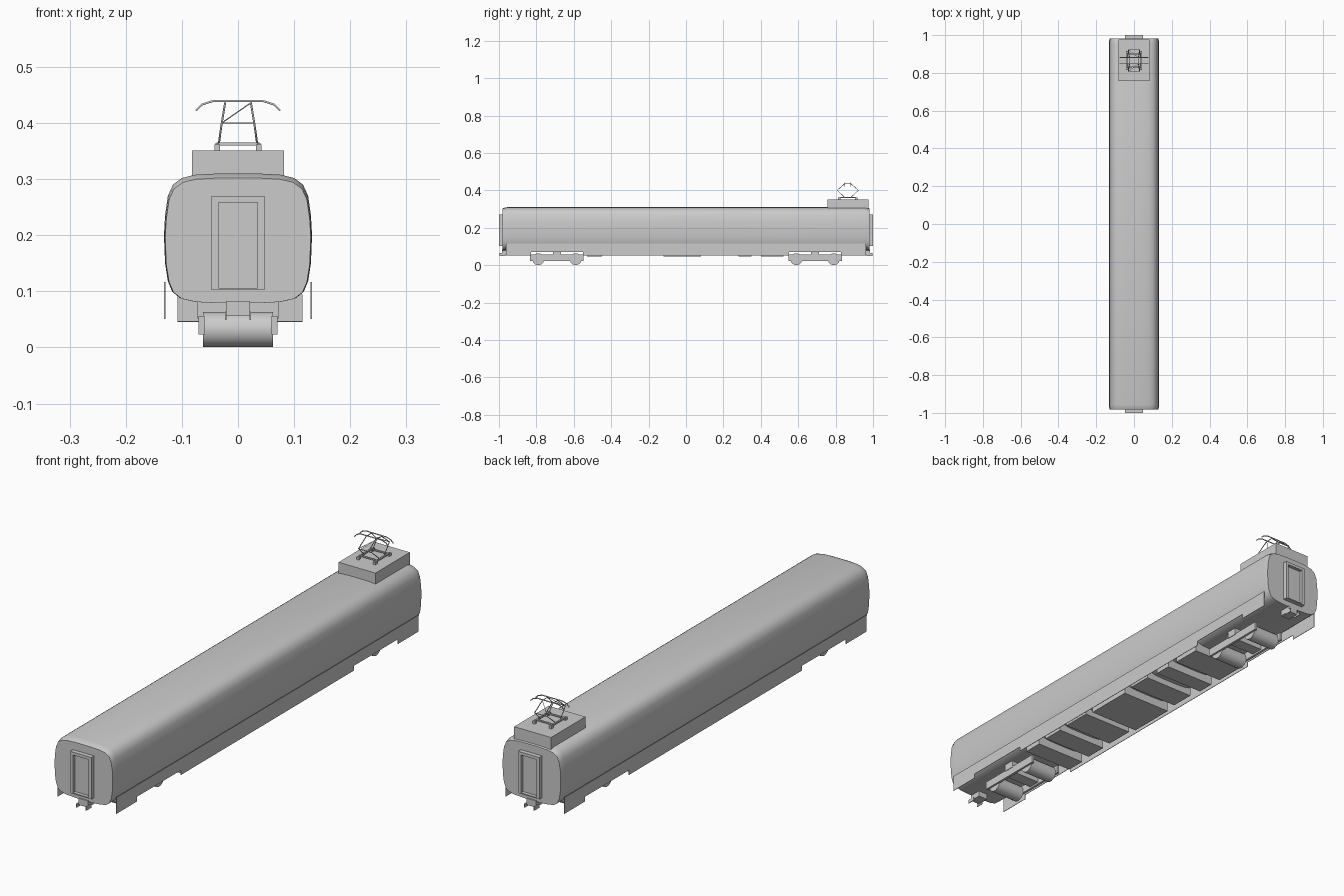
import bpy, bmesh, math
from mathutils import Vector

if "Cube" in bpy.data.objects:
    bpy.data.objects.remove(bpy.data.objects["Cube"])


def make(name, bm, smooth=False):
    bmesh.ops.recalc_face_normals(bm, faces=bm.faces)
    me = bpy.data.meshes.new(name)
    bm.to_mesh(me)
    bm.free()
    ob = bpy.data.objects.new(name, me)
    bpy.context.collection.objects.link(ob)
    if smooth:
        bpy.ops.object.select_all(action='DESELECT')
        ob.select_set(True)
        bpy.context.view_layer.objects.active = ob
        bpy.ops.object.shade_smooth_by_angle(angle=math.radians(35))
    return ob


def loft(name, rings, smooth=False):
    bm = bmesh.new()
    vs = [[bm.verts.new(p) for p in r] for r in rings]
    n = len(vs[0])
    for a, b in zip(vs, vs[1:]):
        for i in range(n):
            bm.faces.new((a[i], a[(i + 1) % n], b[(i + 1) % n], b[i]))
    bm.faces.new(vs[0])
    bm.faces.new(vs[-1])
    return make(name, bm, smooth)


def box(name, x0, x1, y0, y1, z0, z1):
    return loft(name, [[(x0, y0, z), (x1, y0, z), (x1, y1, z), (x0, y1, z)] for z in (z0, z1)])


def extrude_x(name, prof, x0, x1, smooth=False):
    return loft(name, [[(x, y, z) for y, z in prof] for x in (x0, x1)], smooth)


def tube(name, pts, r=0.0015):
    cu = bpy.data.curves.new(name, 'CURVE')
    cu.dimensions = '3D'
    cu.bevel_depth = r
    cu.bevel_resolution = 1
    cu.use_fill_caps = True
    sp = cu.splines.new('POLY')
    sp.points.add(len(pts) - 1)
    for p, c in zip(sp.points, pts):
        p.co = (*c, 1)
    ob = bpy.data.objects.new(name, cu)
    bpy.context.collection.objects.link(ob)
    return ob


# Car body: rounded section lofted along the length, drawn in at the ends
half = [(0.035, 0.310), (0.075, 0.308), (0.1, 0.302), (0.116, 0.290), (0.125, 0.270),
        (0.130, 0.235), (0.132, 0.200), (0.130, 0.150), (0.125, 0.118), (0.117, 0.099),
        (0.102, 0.087), (0.075, 0.081), (0.035, 0.079)]
sect = half + [(-x, z) for x, z in reversed(half)]


def ring(y, k):
    return [(x * (1 - (1 - k) * 0.5), y, 0.08 + (z - 0.08) * k) for x, z in sect]


loft("car_body", [ring(-0.982, 0.965), ring(-0.972, 0.985), ring(-0.955, 1),
                  ring(0.955, 1), ring(0.972, 0.985), ring(0.982, 0.965)], True)

# Side skirts with cutouts over the bogies
low, high = 0.051, 0.070
lower = [(-0.962, low), (-0.83, low), (-0.83, high), (-0.55, high), (-0.55, low)]
lower += [(-y, z) for y, z in reversed(lower)]
for s in (-1, 1):
    extrude_x("side_skirt", lower + [(0.962, 0.117), (-0.962, 0.117)], s * 0.1295, s * 0.1315)

# Gangway doors and couplers at both ends
for s in (-1, 1):
    outer = [(-0.047, 0.102), (0.047, 0.102), (0.047, 0.270), (-0.047, 0.270)]
    inner = [(-0.035, 0.106), (0.035, 0.106), (0.035, 0.258), (-0.035, 0.258)]
    loft("gangway_door", [[(x, s * y, z) for x, z in p] for p, y in
                          ((outer, 0.975), (outer, 1.0), (inner, 1.0), (inner, 0.986))])
    y0, y1 = sorted((s * 0.935, s * 0.985))
    box("coupler", -0.021, 0.021, y0, y1, 0.056, 0.083)
    for x in (-0.022, 0.022):
        y0, y1 = sorted((s * 0.965, s * 0.998))
        box("coupler_prong", x - 0.0015, x + 0.0015, y0, y1, 0.049, 0.064)

# Underfloor equipment boxes
for y0, y1, z in ((-0.53, -0.45, 0.046), (-0.41, -0.32, 0.052), (-0.28, -0.16, 0.055),
                  (-0.12, 0.08, 0.045), (0.12, 0.22, 0.054), (0.28, 0.35, 0.047),
                  (0.40, 0.52, 0.046)):
    box("equipment_box", -0.108, 0.115, y0, y1, z, 0.094)

# Bogies: wheel drums, side frames, cross beams and bolster
for c in (-0.69, 0.69):
    for dy in (-0.1, 0.1):
        n = 16
        prof = [(c + dy + 0.032 * math.cos(2 * math.pi * (i + 0.5) / n),
                 0.032 + 0.032 * math.sin(2 * math.pi * (i + 0.5) / n)) for i in range(n)]
        extrude_x("wheel_drum", prof, -0.062, 0.062, True)
    for s in (-1, 1):
        x0, x1 = sorted((s * 0.060, s * 0.070))
        box("bogie_side_frame", x0, x1, c - 0.143, c + 0.143, 0.023, 0.056)
    box("bogie_cross_beam", -0.061, 0.061, c - 0.025, c + 0.025, 0.030, 0.052)
    box("bogie_bolster", -0.072, 0.072, c - 0.022, c + 0.022, 0.052, 0.085)

# Raised roof housing
box("roof_housing", -0.082, 0.082, 0.757, 0.976, 0.285, 0.351)

# Pantograph: base frame, insulators, folding arms and contact bows
pc = 0.865
for s in (-1, 1):
    box("pantograph_rail", s * 0.037 - 0.003, s * 0.037 + 0.003, pc - 0.045, pc + 0.045, 0.358, 0.364)
    box("pantograph_beam", -0.038, 0.038, pc + s * 0.035 - 0.003, pc + s * 0.035 + 0.003, 0.360, 0.365)
    for t in (-1, 1):
        x, y = s * 0.037, pc + t * 0.045
        box("pantograph_foot", x - 0.005, x + 0.005, y - 0.006, y + 0.006, 0.350, 0.362)
        tube("pantograph_arm", [(s * 0.034, pc + t * 0.018, 0.364), (s * 0.029, pc + t * 0.057, 0.400),
                                (s * 0.023, pc + t * 0.016, 0.436)], 0.0018)
    tube("pantograph_knee_bar", [(-0.029, pc + s * 0.057, 0.400), (0.029, pc + s * 0.057, 0.400)])
    tube("pantograph_brace", [(-0.029, pc + s * 0.057, 0.400), (0.023, pc + s * 0.016, 0.436)], 0.001)
    tube("pantograph_head_link", [(s * 0.023, pc - 0.016, 0.436), (s * 0.023, pc + 0.016, 0.436)])
    bow = [(0.045, 0.439), (0.064, 0.433), (0.075, 0.422)]
    path = [(-x, z) for x, z in reversed(bow)] + bow
    tube("contact_bow", [(x, pc + s * 0.016, z) for x, z in path], 0.002)
